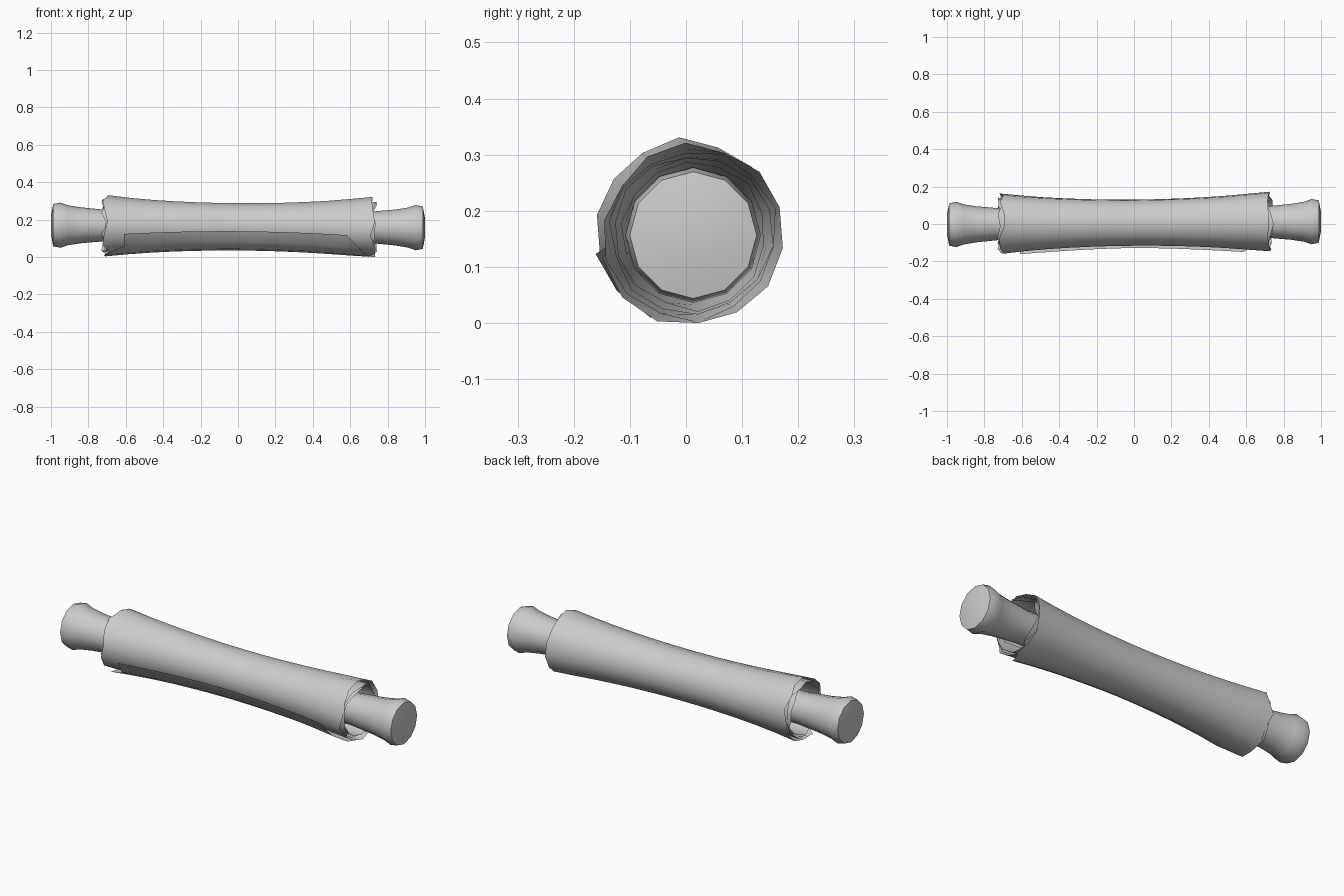
import bpy, bmesh, math, random
from math import sin, cos, pi, radians

if "Cube" in bpy.data.objects:
    bpy.data.objects.remove(bpy.data.objects["Cube"])

random.seed(7)


def axis(x):
    """Slightly tilted centre line of the roll: returns (y, z)."""
    return 0.005 + 0.008 * x, 0.175 - 0.007 * x


def finish(name, bm, angle):
    mesh = bpy.data.meshes.new(name)
    bm.to_mesh(mesh)
    bm.free()
    ob = bpy.data.objects.new(name, mesh)
    bpy.context.collection.objects.link(ob)
    bpy.ops.object.select_all(action='DESELECT')
    ob.select_set(True)
    bpy.context.view_layer.objects.active = ob
    bpy.ops.object.shade_smooth_by_angle(angle=radians(angle))
    return ob


# Wooden rod with flared, slightly domed handles
half = [(1.0, 0.05), (0.988, 0.113), (0.95, 0.121), (0.91, 0.107),
        (0.84, 0.096), (0.70, 0.083)]
profile = [(-x, r) for x, r in half] + half[::-1]
bm = bmesh.new()
SIDES = 12
rings = []
for x, r in profile:
    cy, cz = axis(x)
    rings.append([bm.verts.new((x, cy + r * cos(2 * pi * i / SIDES),
                                cz + r * sin(2 * pi * i / SIDES)))
                  for i in range(SIDES)])
for a, b in zip(rings, rings[1:]):
    for i in range(SIDES):
        j = (i + 1) % SIDES
        bm.faces.new((a[i], a[j], b[j], b[i]))
bm.faces.new(rings[0])
bm.faces.new(rings[-1])
bmesh.ops.recalc_face_normals(bm, faces=bm.faces)
finish("rod", bm, 50)

# Paper sheet: a spiral of several turns, pinched at the middle, ragged ends
TURNS, PER_TURN, ROWS = 4, 14, 12
COLS = TURNS * PER_TURN
END = radians(197)
bm = bmesh.new()
columns = []
for c in range(COLS + 1):
    s = c / COLS
    left_turn = (COLS - c) / PER_TURN
    theta = END + left_turn * 2 * pi
    outer = left_turn < 1
    rag = 0.014 if outer else 0.025
    x0 = -0.708 + random.uniform(-rag, rag)
    x1 = 0.722 + random.uniform(-rag, rag)
    # torn corners of the free edge
    k = max(0, 1 - left_turn * 6)
    x1 -= 0.14 * k
    if c >= COLS - 1:
        x0 = -0.61
    lift = 0.014 * k
    j0, j1 = random.uniform(-0.005, 0.007), random.uniform(-0.005, 0.006)
    col = []
    for i in range(ROWS + 1):
        x = x0 + (x1 - x0) * i / ROWS
        f = min(1, abs(x) / 0.7)
        waist = 0.033 * f ** 2
        r = 0.094 + 0.037 * s + waist + lift * (0.3 + 0.7 * f)
        r += (j0 if x < 0 else j1) * f ** 6
        cy, cz = axis(x)
        th = theta - radians(6) * k * (1 - f ** 2)
        col.append(bm.verts.new((x, cy + r * cos(th), cz + r * sin(th))))
    columns.append(col)
for a, b in zip(columns, columns[1:]):
    for i in range(ROWS):
        bm.faces.new((a[i], a[i + 1], b[i + 1], b[i]))
bmesh.ops.recalc_face_normals(bm, faces=bm.faces)
paper = finish("rolled_paper", bm, 50)

# Rest the model on the ground
low = min(v.co.z for v in paper.data.vertices)
for ob in bpy.context.collection.objects:
    ob.location.z -= low
